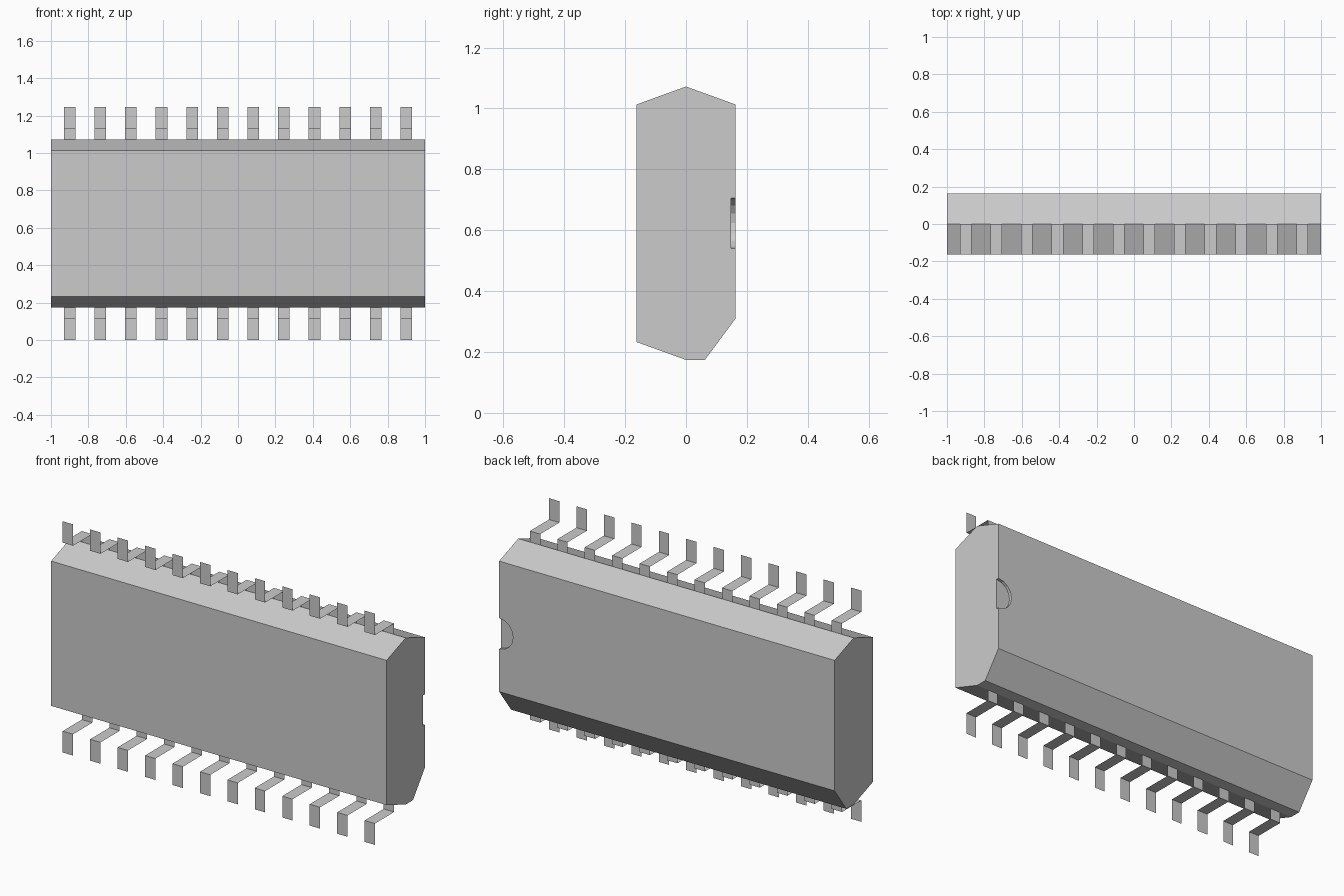
import bpy, bmesh
from math import sin, cos, pi

cube = bpy.data.objects.get("Cube")
if cube:
    bpy.data.objects.remove(cube, do_unlink=True)

grey = bpy.data.materials.new("plain_grey")
grey.use_nodes = True
grey.diffuse_color = (0.6, 0.6, 0.6, 1)
grey.node_tree.nodes["Principled BSDF"].inputs["Base Color"].default_value = (0.6, 0.6, 0.6, 1)

MID = 0.623            # height of the centre line
PINS = 12              # leads on each long edge


def add_object(name, bm):
    mesh = bpy.data.meshes.new(name)
    bm.to_mesh(mesh)
    bm.free()
    mesh.materials.append(grey)
    obj = bpy.data.objects.new(name, mesh)
    bpy.context.collection.objects.link(obj)
    return obj


def prism(name, outline, offset):
    """Extrude a closed outline along an offset vector."""
    bm = bmesh.new()
    face = bm.faces.new([bm.verts.new(p) for p in outline])
    result = bmesh.ops.extrude_face_region(bm, geom=[face])
    verts = [v for v in result["geom"] if isinstance(v, bmesh.types.BMVert)]
    bmesh.ops.translate(bm, verts=verts, vec=offset)
    bmesh.ops.recalc_face_normals(bm, faces=bm.faces)
    return add_object(name, bm)


# Package body: bevelled side profile swept along its length
profile = [(-0.163, 0.233), (0, 0.174), (0.062, 0.174), (0.163, 0.31),
           (0.163, 1.013), (0, 1.072), (-0.163, 1.013)]
body = prism("package_body", [(-1, y, z) for y, z in profile], (2, 0, 0))

# Shallow half-round orientation notch on the back, at the left end
circle = [(1 + 0.083 * sin(i * pi / 8), 0.148, MID + 0.083 * cos(i * pi / 8))
          for i in range(16)]
cutter = prism("notch_cutter", circle, (0, 0.1, 0))
cutter.hide_render = True
cutter.hide_set(True)
cut = body.modifiers.new("notch", "BOOLEAN")
cut.operation = "DIFFERENCE"
cut.solver = "EXACT"
cut.object = cutter

# Apply the cut so that no helper is left behind
bpy.context.view_layer.objects.active = body
body.select_set(True)
bpy.ops.object.modifier_apply(modifier=cut.name)
bpy.data.objects.remove(cutter, do_unlink=True)


# Thin sheet leads: out of the body, bent forward, then out again
def lead_row(name, side):
    bm = bmesh.new()
    path = [(0, 0.449), (0, 0.508), (-0.163, 0.508), (-0.163, 0.623)]
    for i in range(PINS):
        x = -0.9 + 1.8 * i / (PINS - 1)
        rows = [[bm.verts.new((x + dx, y, MID + side * h)) for dx in (-0.031, 0.031)]
                for y, h in path]
        for a, b in zip(rows, rows[1:]):
            bm.faces.new((a[0], a[1], b[1], b[0]))
    bmesh.ops.recalc_face_normals(bm, faces=bm.faces)
    # Outer tips face the front
    bm.faces.ensure_lookup_table()
    flip = [f for k in range(PINS) for f in bm.faces[3 * k:3 * k + 3]
            if bm.faces[3 * k + 2].normal.y > 0]
    bmesh.ops.reverse_faces(bm, faces=flip)
    return add_object(name, bm)


lead_row("top_leads", 1)
lead_row("bottom_leads", -1)
